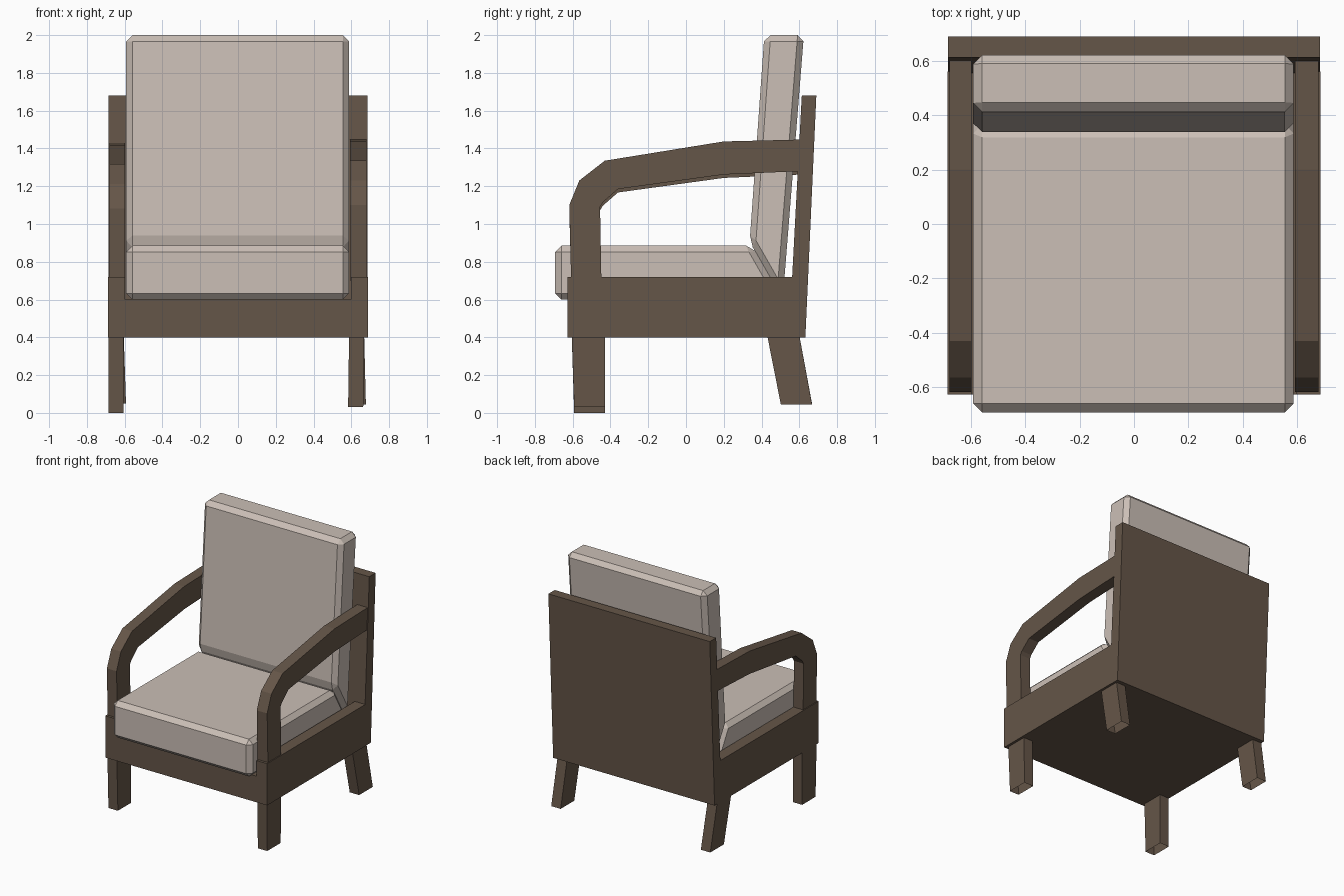
import bpy, bmesh

if "Cube" in bpy.data.objects:
    bpy.data.objects.remove(bpy.data.objects["Cube"])


def material(name, rgb):
    m = bpy.data.materials.new(name)
    m.diffuse_color = (*rgb, 1)
    m.use_nodes = True
    m.node_tree.nodes["Principled BSDF"].inputs["Base Color"].default_value = m.diffuse_color
    return m


wood = material("brown wood", (0.130, 0.092, 0.065))
fabric = material("beige fabric", (0.597, 0.521, 0.468))


def add_object(name, bm, mat, bevel=0):
    bmesh.ops.recalc_face_normals(bm, faces=bm.faces)
    mesh = bpy.data.meshes.new(name)
    bm.to_mesh(mesh)
    bm.free()
    mesh.materials.append(mat)
    ob = bpy.data.objects.new(name, mesh)
    bpy.context.collection.objects.link(ob)
    if bevel:
        mod = ob.modifiers.new("soft edges", 'BEVEL')
        mod.width = bevel
        mod.segments = 1
        mod.limit_method = 'ANGLE'
    return ob


def side_prism(name, profile, x0, x1, mat, bevel=0):
    """Extrude a (y, z) profile across from x0 to x1."""
    bm = bmesh.new()
    face = bm.faces.new([bm.verts.new((x0, y, z)) for y, z in profile])
    ext = bmesh.ops.extrude_face_region(bm, geom=[face])
    moved = [v for v in ext["geom"] if isinstance(v, bmesh.types.BMVert)]
    bmesh.ops.translate(bm, verts=moved, vec=(x1 - x0, 0, 0))
    return add_object(name, bm, mat, bevel)


def leg(name, x0, x1, shift, top_y, bottom_y, z0):
    """Open-ended square tube from the base down to z0."""
    bm = bmesh.new()
    rings = []
    for (ya, yb), z, dx in ((top_y, 0.41, 0), (bottom_y, z0, shift)):
        rings.append([bm.verts.new((x + dx, y, z)) for x, y in
                      ((x0, ya), (x1, ya), (x1, yb), (x0, yb))])
    for i in range(4):
        j = (i + 1) % 4
        bm.faces.new((rings[0][i], rings[0][j], rings[1][j], rings[1][i]))
    bm.faces.new(rings[0])
    add_object(name, bm, wood)


# Base: U-shaped tray, sides higher than the front rail
bm = bmesh.new()
tray = [(-0.687, 0.4), (0.687, 0.4), (0.687, 0.72), (0.598, 0.72),
        (0.598, 0.6), (-0.598, 0.6), (-0.598, 0.72), (-0.687, 0.72)]
face = bm.faces.new([bm.verts.new((x, -0.628, z)) for x, z in tray])
ext = bmesh.ops.extrude_face_region(bm, geom=[face])
bmesh.ops.translate(bm, vec=(0, 1.19, 0),
                    verts=[v for v in ext["geom"] if isinstance(v, bmesh.types.BMVert)])
add_object("base_frame", bm, wood)

# Leaning back board
side_prism("back_board", [(0.545, 0.4), (0.632, 0.4), (0.69, 1.68), (0.613, 1.68)],
           -0.685, 0.685, wood)

# Bent armrests, the left one set slightly lower
arm = [(-0.608, 0.7), (-0.618, 1.1), (-0.565, 1.23), (-0.43, 1.335), (0.2, 1.437),
       (0.61, 1.447), (0.61, 1.28), (0.2, 1.262), (-0.36, 1.185), (-0.44, 1.115),
       (-0.455, 1.09), (-0.448, 0.7)]
side_prism("right_armrest", arm, 0.592, 0.68, wood)
side_prism("left_armrest", [(y, z - 0.018) for y, z in arm], -0.68, -0.598, wood)

# Legs: straight in front, splayed at the back
front = ((-0.605, -0.43), (-0.592, -0.43))
rear = ((0.43, 0.60), (0.502, 0.667))
leg("front_left_leg", -0.685, -0.605, 0, *front, 0.0)
leg("front_right_leg", 0.588, 0.668, -0.005, *front, 0.03)
leg("rear_left_leg", -0.685, -0.605, 0.012, *rear, 0.05)
leg("rear_right_leg", 0.588, 0.668, 0.009, *rear, 0.045)

# Cushions, mitred where they meet
side_prism("seat_cushion", [(-0.693, 0.6), (-0.693, 0.885), (0.352, 0.885), (0.515, 0.6)],
           -0.592, 0.588, fabric, 0.033)
side_prism("back_cushion", [(0.337, 0.905), (0.415, 2.0), (0.624, 2.0), (0.512, 0.6)],
           -0.592, 0.588, fabric, 0.033)
